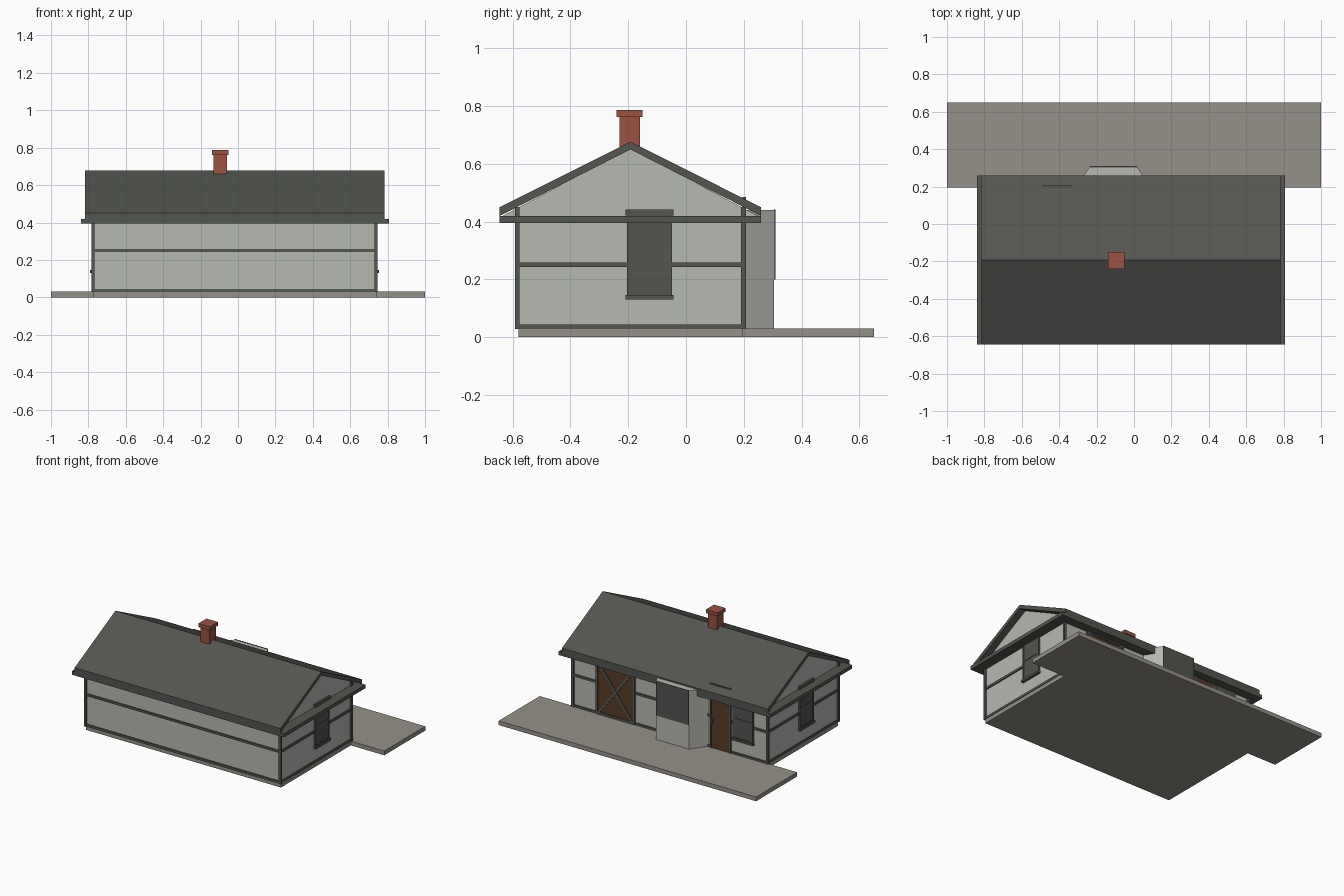
import bpy
from mathutils import Vector

cube = bpy.data.objects.get("Cube")
if cube:
    bpy.data.objects.remove(cube, do_unlink=True)


def material(name, rgb):
    m = bpy.data.materials.new(name)
    m.use_nodes = True
    m.diffuse_color = (*rgb, 1)
    m.node_tree.nodes["Principled BSDF"].inputs["Base Color"].default_value = (*rgb, 1)
    return m


plaster = material("pale plaster", (0.47, 0.48, 0.44))
timber = material("dark slate timber", (0.088, 0.092, 0.08))
stone = material("warm paving stone", (0.30, 0.28, 0.25))
brick = material("red brick", (0.32, 0.085, 0.053))
wood = material("brown door wood", (0.095, 0.042, 0.018))
glass = material("dark glass", (0.085, 0.09, 0.08))


def make(name, verts, faces, mat):
    mesh = bpy.data.meshes.new(name)
    mesh.from_pydata(verts, [], faces)
    mesh.materials.append(mat)
    obj = bpy.data.objects.new(name, mesh)
    bpy.context.collection.objects.link(obj)
    return obj


def prism(name, profile, axis, lo, hi, mat):
    """Extrude a 2D profile: along x the profile is (y, z), along y (x, z), along z (x, y)."""
    n = len(profile)
    verts = []
    for level in (lo, hi):
        for p in profile:
            v = list(p)
            v.insert("xyz".index(axis), level)
            verts.append(v)
    faces = [list(range(n)), list(range(n, 2 * n))]
    faces += [[i, (i + 1) % n, n + (i + 1) % n, n + i] for i in range(n)]
    obj = make(name, verts, faces, mat)
    import bmesh
    bm = bmesh.new()
    bm.from_mesh(obj.data)
    bmesh.ops.recalc_face_normals(bm, faces=bm.faces)
    bm.to_mesh(obj.data)
    bm.free()
    return obj


def box(name, x, y, z, mat):
    return prism(name, [(x[0], y[0]), (x[1], y[0]), (x[1], y[1]), (x[0], y[1])], "z", *z, mat)


# Main dimensions
X0, X1, Y0, Y1 = -0.77, 0.735, -0.58, 0.195
T = 0.012                      # how far timber stands proud of the plaster
RIDGE, EAVE0, EAVE1 = -0.1925, -0.645, 0.26
FLOOR, SOFFIT, ATTIC = 0.028, 0.395, 0.42

# Ground slabs and walls
box("foundation", (X0 - 0.005, X1 + 0.005), (Y0, 0.2), (0, FLOOR), stone)
box("terrace", (-1, 1), (0.195, 0.65), (0, 0.03), stone)
box("walls", (X0, X1), (Y0, Y1), (FLOOR, SOFFIT), plaster)

# Roof
prism("gable_walls", [(EAVE0 + 0.01, ATTIC), (EAVE1 - 0.01, ATTIC), (RIDGE, 0.655)], "x", X0, X1, plaster)
box("eave_band", (-0.84, 0.808), (EAVE0, EAVE1), (SOFFIT, ATTIC), timber)
prism("roof", [(EAVE0, ATTIC), (EAVE0, 0.45), (RIDGE, 0.677), (EAVE1, 0.45), (EAVE1, ATTIC), (RIDGE, 0.65)],
      "x", -0.818, 0.782, timber)

# Chimney
box("chimney", (-0.13, -0.06), (-0.23, -0.16), (0.62, 0.765), brick)
box("chimney_cap", (-0.14, -0.05), (-0.24, -0.15), (0.762, 0.787), brick)

# Corner posts
for side, px in (("right", X0 - T), ("left", X1 - 0.004)):
    for end, py in (("front", Y0 - T), ("back", Y1 - 0.004)):
        box(f"{side}_{end}_post", (px, px + 0.016), (py, py + 0.016), (FLOOR, 0.45), timber)

# Rails around the walls, broken at the doors and the bay on the back
BACK_SPANS = [(X0, -0.655), (-0.5, -0.488), (-0.333, -0.3), (0.06, 0.256), (0.558, X1)]
for label, z in (("sill", (FLOOR, 0.044)), ("middle", (0.243, 0.259))):
    box(f"front_{label}_rail", (X0, X1), (Y0 - 0.008, Y0), z, timber)
    for px in (X0 - 0.008, X1):
        box(f"gable_{label}_rail", (px, px + 0.008), (Y0, Y1), z, timber)
    for i, span in enumerate(BACK_SPANS):
        box(f"back_{label}_rail_{i}", span, (Y1, Y1 + 0.008), z, timber)
box("window_sill_rail", (-0.655, -0.5), (Y1, Y1 + 0.008), (FLOOR, 0.044), timber)


def window(name, centre, normal):
    """Framed sash window on a wall; normal is the outward direction."""
    centre, normal = Vector(centre), Vector(normal)
    side = Vector((-normal.y, normal.x, 0))

    def part(label, u, depth, z, mat):
        a = centre + side * u[0] - normal * 0.01
        b = centre + side * u[1] + normal * depth
        xs, ys = sorted((a.x, b.x)), sorted((a.y, b.y))
        box(f"{name}_{label}", xs, ys, z, mat)

    w = 0.078
    part("glass", (-w, w), 0.009, (0.14, 0.43), glass)
    for s in (-1, 1):
        part("jamb", sorted((s * w, s * (w - 0.01))), 0.012, (0.14, 0.43), timber)
    part("lower_rail", (-w, w), 0.012, (0.143, 0.153), timber)
    part("meeting_rail", (-w, w), 0.012, (0.278, 0.288), timber)
    part("ledge", (-w - 0.005, w + 0.005), 0.02, (0.131, 0.146), timber)
    part("header", (-w - 0.005, w + 0.005), 0.014, (0.422, 0.442), timber)


window("left_window", (X1, -0.127, 0), (1, 0, 0))
window("right_window", (X0, -0.225, 0), (-1, 0, 0))
window("back_window", (-0.585, Y1, 0), (0, 1, 0))

# Entrance door, its frame runs up through the roof
box("entrance_door", (-0.48, -0.341), (Y1, Y1 + 0.008), (FLOOR, SOFFIT), wood)
for px in (-0.49, -0.341):
    box("entrance_jamb", (px, px + 0.01), (Y1, Y1 + 0.012), (FLOOR, 0.485), timber)
box("entrance_header", (-0.49, -0.331), (Y1, Y1 + 0.012), (0.47, 0.485), timber)
box("entrance_handle", (-0.355, -0.345), (Y1, Y1 + 0.02), (0.205, 0.235), timber)

# Barn door with crossed braces
L, R, B, H = 0.256, 0.558, 0.03, 0.4
box("barn_door", (L, R), (Y1, Y1 + 0.005), (B, H), wood)
for px in (L, R - 0.016):
    box("barn_door_stile", (px, px + 0.016), (Y1, Y1 + 0.012), (B, H), timber)
for pz in (B, H - 0.016):
    box("barn_door_rail", (L, R), (Y1, Y1 + 0.012), (pz, pz + 0.016), timber)
for a, b in ((L + 0.012, R - 0.012), (R - 0.012, L + 0.012)):
    prism("barn_door_brace", [(a - 0.01, B), (a + 0.01, B), (b + 0.01, H), (b - 0.01, H)],
          "y", Y1, Y1 + 0.011, timber)

# Bay with a wide window
prism("bay", [(-0.318, 0.19), (0.09, 0.19), (0.018, 0.305), (-0.238, 0.305)], "z", 0.03, 0.44, plaster)
box("bay_window", (-0.236, 0.016), (0.303, 0.309), (0.2, 0.442), glass)
